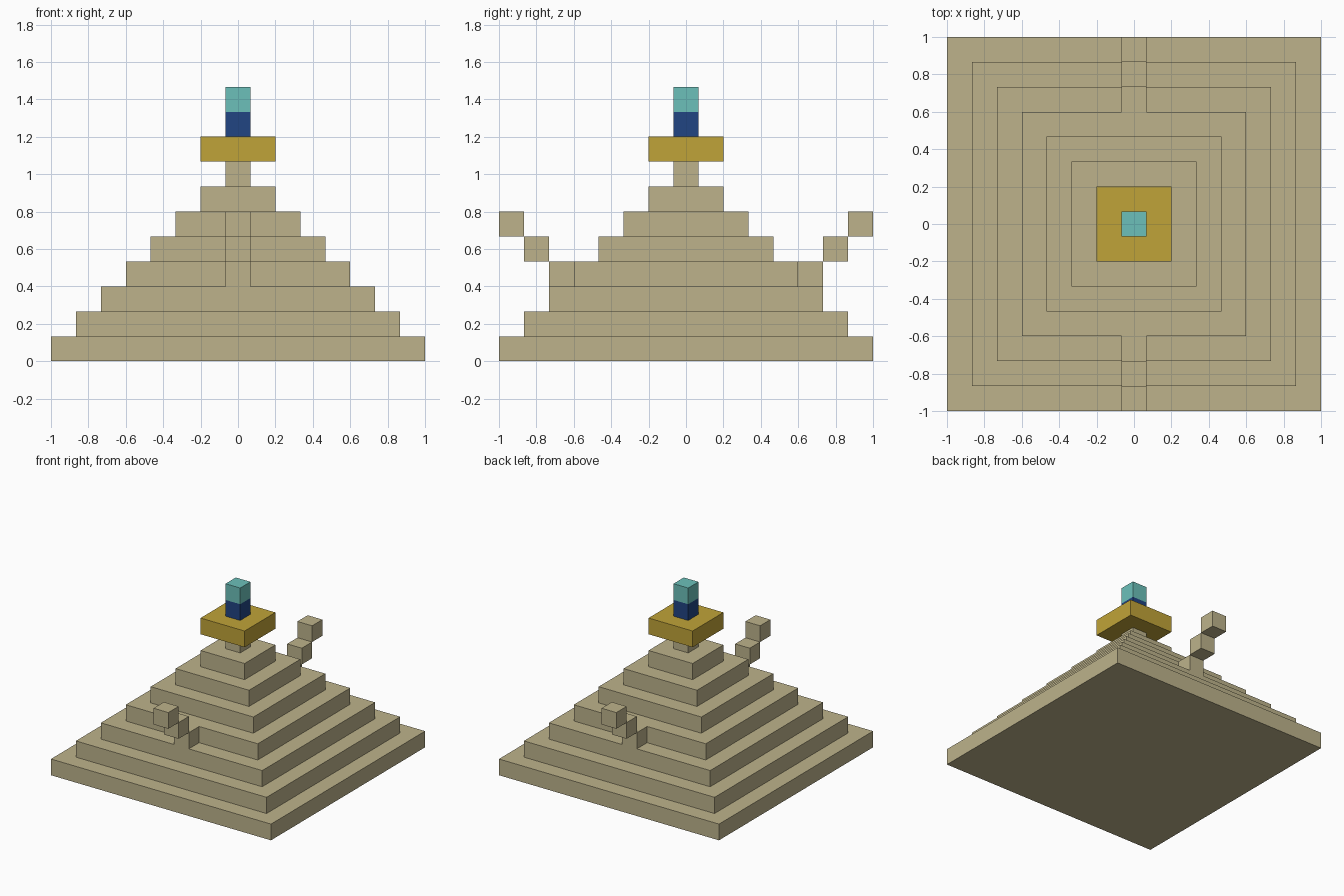
import bpy
import bmesh

U = 2 / 15  # edge of one block
TIERS = 8

cube = bpy.data.objects.get("Cube")
if cube:
    bpy.data.objects.remove(cube, do_unlink=True)


def material(name, rgb):
    mat = bpy.data.materials.new(name)
    mat.use_nodes = True
    color = (*rgb, 1)
    mat.diffuse_color = color
    bsdf = next(n for n in mat.node_tree.nodes if n.type == 'BSDF_PRINCIPLED')
    bsdf.inputs["Base Color"].default_value = color
    return mat


sandstone = material("sandstone", (0.51, 0.45, 0.26))
gold = material("gold", (0.53, 0.37, 0.04))
deep_blue = material("deep_blue", (0.015, 0.058, 0.225))
turquoise = material("turquoise", (0.15, 0.53, 0.49))


def finish(name, bm, mat):
    bmesh.ops.recalc_face_normals(bm, faces=bm.faces[:])
    mesh = bpy.data.meshes.new(name)
    bm.to_mesh(mesh)
    bm.free()
    mesh.materials.append(mat)
    obj = bpy.data.objects.new(name, mesh)
    bpy.context.collection.objects.link(obj)
    return obj


def block(name, width, row, level, mat):
    """Square block, one unit high, placed on the block grid."""
    bm = bmesh.new()
    bmesh.ops.create_cube(bm, size=U)
    for v in bm.verts:
        v.co.x *= width
        v.co.y = v.co.y * width + row * U
        v.co.z += (level + 0.5) * U
    return finish(name, bm, mat)


# Stepped pyramid: one closed shell with square rings
bm = bmesh.new()
rings = []
for level in range(TIERS):
    half = (TIERS - level - 0.5) * U
    for z in (level * U, (level + 1) * U):
        rings.append([bm.verts.new((sx * half, sy * half, z))
                      for sx, sy in ((-1, -1), (1, -1), (1, 1), (-1, 1))])
for low, high in zip(rings, rings[1:]):
    for i in range(4):
        j = (i + 1) % 4
        bm.faces.new((low[i], low[j], high[j], high[i]))
bm.faces.new(rings[0][::-1])
bm.faces.new(rings[-1])
finish("stepped_pyramid", bm, sandstone)

# Stair-like horns rising outward at the front and back
for side, label in ((-1, "front"), (1, "back")):
    for step in range(3):
        block(f"{label}_horn_{step + 1}", 1, side * (5 + step), 3 + step, sandstone)

# Crowning slab and pillar
block("crown_slab", 3, 0, TIERS, gold)
block("pillar_base", 1, 0, TIERS + 1, deep_blue)
block("pillar_tip", 1, 0, TIERS + 2, turquoise)
